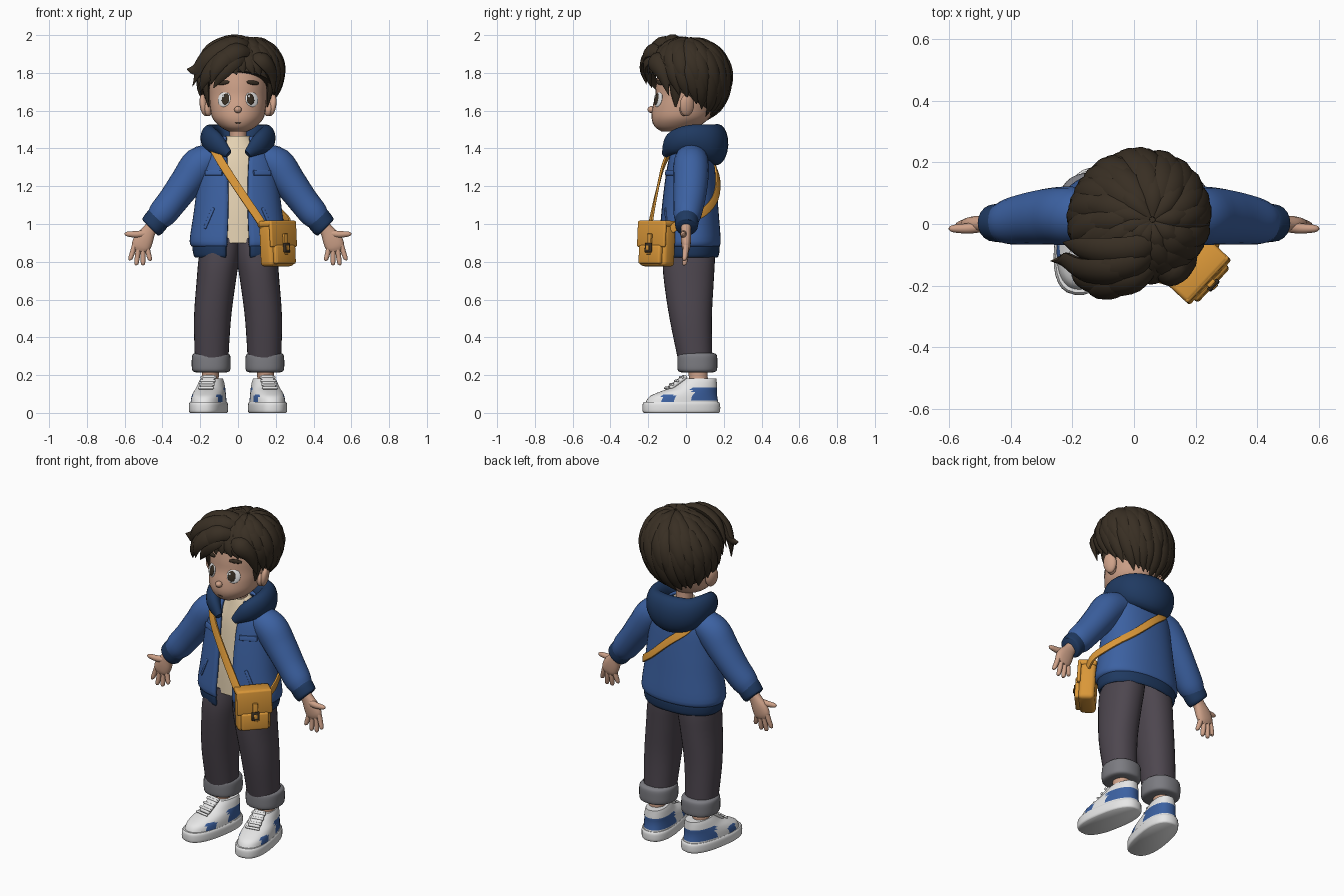
import bpy, bmesh, random
from math import sin, cos, pi, radians, asin, copysign
from mathutils import Vector, Matrix
from mathutils.bvhtree import BVHTree

random.seed(4)
if "Cube" in bpy.data.objects:
    bpy.data.objects.remove(bpy.data.objects["Cube"])


def material(name, r, g, b):
    m = bpy.data.materials.new(name)
    m.use_nodes = True
    m.diffuse_color = (r, g, b, 1)
    node = m.node_tree.nodes["Principled BSDF"]
    node.inputs["Base Color"].default_value = (r, g, b, 1)
    node.inputs["Roughness"].default_value = 0.8
    return m


HAIR = material("dark brown", 0.04, 0.028, 0.017)
SKIN = material("skin", 0.62, 0.36, 0.25)
BLUE = material("jacket blue", 0.045, 0.12, 0.36)
NAVY = material("navy", 0.014, 0.042, 0.12)
PANTS = material("charcoal", 0.075, 0.062, 0.078)
GREY = material("cuff grey", 0.2, 0.2, 0.22)
OCHRE = material("ochre", 0.7, 0.31, 0.04)
WHITE = material("white", 0.8, 0.8, 0.8)
CREAM = material("cream", 0.8, 0.66, 0.46)


def finish(name, bm, mat, angle=50):
    bmesh.ops.recalc_face_normals(bm, faces=bm.faces[:])
    me = bpy.data.meshes.new(name)
    bm.to_mesh(me)
    bm.free()
    me.materials.append(mat)
    me.polygons.foreach_set("use_smooth", [True] * len(me.polygons))
    me.set_sharp_from_angle(angle=radians(angle))
    ob = bpy.data.objects.new(name, me)
    bpy.context.collection.objects.link(ob)
    return ob


def smooth(rows, k=4):
    """Catmull-Rom resampling of a list of tuples."""
    out, n = [], len(rows)
    for i in range(n - 1):
        a, b, c, d = (rows[min(max(i + j, 0), n - 1)] for j in (-1, 0, 1, 2))
        for s in range(k):
            t = s / k
            out.append(tuple(q + t / 2 * (r - p + t * (2*p - 5*q + 4*r - u + t * (3*(q - r) + u - p)))
                             for p, q, r, u in zip(a, b, c, d)))
    return out + [tuple(rows[-1])]


def oval(ang, power):
    c, s = cos(ang), sin(ang)
    return copysign(abs(c) ** (2 / power), c), copysign(abs(s) ** (2 / power), s)


def skin(name, rings, mat, closed=True):
    bm = bmesh.new()
    V = [[bm.verts.new(p) for p in r] for r in rings]
    n = len(V[0])
    for a, b in zip(V, V[1:]):
        for i in range(n if closed else n - 1):
            j = (i + 1) % n
            bm.faces.new((a[i], a[j], b[j], b[i]))
    if closed:
        bm.faces.new(V[0])
        bm.faces.new(V[-1])
    return finish(name, bm, mat)


def stack(name, rows, mat, power=2.0, n=32, side=1, k=4):
    """Horizontal ovals: z, cx, cy, rx, ry and an optional half width of a front gap."""
    rings = []
    for z, cx, cy, rx, ry, *gap in smooth(rows, k):
        g = asin(min(gap[0] / rx, 1)) if gap else 0
        step = (2 * pi - 2 * g) / (n - 1 if gap else n)
        ovals = [oval(-pi / 2 + g + i * step, power) for i in range(n)]
        rings.append([(side * (cx + rx * x), cy + ry * y, z) for x, y in ovals])
    return skin(name, rings, mat, closed=len(rows[0]) == 5)


def tube(name, rows, mat, normal, power=2.0, n=12, k=4):
    """Sweep along x, y, z with half width and half height; normal(p) gives the height direction."""
    rows = smooth(rows, k)
    pts = [Vector(r[:3]) for r in rows]
    rings = []
    for i, (p, r) in enumerate(zip(pts, rows)):
        t = (pts[min(i + 1, len(pts) - 1)] - pts[max(i - 1, 0)]).normalized()
        s = t.cross(Vector(normal(p))).normalized()
        u = s.cross(t)
        rings.append([p + s * r[3] * x + u * r[4] * y
                      for x, y in (oval(2 * pi * j / n, power) for j in range(n))])
    return skin(name, rings, mat)


def ball(name, loc, size, mat, rot=None):
    bm = bmesh.new()
    bmesh.ops.create_uvsphere(bm, u_segments=20, v_segments=12, radius=1)
    m = Matrix.Translation(loc) @ (rot or Matrix()) @ Matrix.Diagonal((*size, 1))
    bmesh.ops.transform(bm, matrix=m, verts=bm.verts)
    return finish(name, bm, mat)


def box(name, loc, size, mat, frame, bevel=0.01):
    bm = bmesh.new()
    bmesh.ops.create_cube(bm, size=1)
    bmesh.ops.transform(bm, matrix=Matrix.Translation(loc) @ Matrix.Diagonal((*size, 1)), verts=bm.verts)
    bmesh.ops.bevel(bm, geom=bm.edges[:], offset=bevel, segments=3, profile=0.5, affect='EDGES')
    ob = finish(name, bm, mat)
    ob.matrix_world = frame
    return ob


def surface(ob):
    """Return a function that makes a frame on the front surface at x, z (local z outward)."""
    me = ob.data
    tree = BVHTree.FromPolygons([v.co for v in me.vertices], [p.vertices for p in me.polygons])

    def at(x, z):
        loc, nor, _, _ = tree.ray_cast(Vector((x, -1, z)), Vector((0, 1, 0)))
        if nor.y > 0:
            nor = -nor
        return Matrix.Translation(loc) @ nor.to_track_quat('Z', 'Y').to_matrix().to_4x4()
    return at


# Head and face
head = stack("head", [(1.49, 0, -.06, .05, .07), (1.515, 0, -.05, .095, .115), (1.56, 0, -.03, .135, .152),
                      (1.62, 0, -.015, .148, .162), (1.68, 0, 0, .153, .163), (1.75, 0, .01, .158, .168),
                      (1.84, 0, .02, .155, .16), (1.92, 0, .02, .11, .11), (1.95, 0, .02, .04, .04)], SKIN)
stack("neck", [(1.38, 0, .02, .055, .055), (1.46, 0, .015, .046, .048), (1.56, 0, .01, .05, .05)], SKIN)
face = surface(head)


def feature(name, x, z, size, mat, out=0.0, tilt=0.0):
    ball(name, (0, 0, 0), size, mat, face(x, z) @ Matrix.Translation((0, 0, out)) @ Matrix.Rotation(tilt, 4, 'Z'))


feature("nose", 0, 1.605, (.02, .018, .02), SKIN, .004)
feature("mouth", 0, 1.535, (.02, .002, .002), HAIR)
for s, tag in ((1, "left"), (-1, "right")):
    feature(tag + "_eye_white", s * .073, 1.66, (.038, .041, .008), WHITE)
    feature(tag + "_iris", s * .064, 1.66, (.023, .031, .007), HAIR, .005)
    feature(tag + "_eye_glint", s * .064 - .009, 1.674, (.007, .007, .003), WHITE, .011)
    feature(tag + "_eyebrow", s * .078, 1.748, (.038, .012, .008), HAIR, .002, -s * .12)
    turn = Matrix.Rotation(s * .35, 4, 'Z') @ Matrix.Rotation(s * .15, 4, 'Y')
    ball(tag + "_ear", (s * .178, .005, 1.63), (.022, .04, .06), SKIN, turn)
    ball(tag + "_ear_lobe", (s * .16, -.005, 1.61), (.022, .03, .04), SKIN, turn)

# Hair: an inner cap covered with overlapping swept locks
MID = Vector((0, .012, 1.77))


def hair_point(phi, t, scale=1.0):
    b = sin(phi)
    th = t * radians(114 + 27 * max(0, b) - 36 * max(0, -b))
    p = phi - .5 * (1 - t)
    d = Vector((.222 * sin(th) * cos(p), .222 * sin(th) * sin(p), cos(th) * (.205 if th < pi / 2 else .26)))
    return MID + d * scale + Vector((.06 * max(0, 1 - t), 0, 0))


outward = lambda p: p - MID
cap_rows = [(t / 12, .94) for t in range(1, 13)] + [(1, .6)]
skin("hair_cap", [[hair_point(2 * pi * i / 40, t, s) for i in range(40)] for t, s in cap_rows], HAIR)
for count, start, end, lift, width in ((26, .3, 1.06, .95, .042), (22, .15, .86, .985, .042),
                                       (16, .06, .62, 1.0, .04), (10, .02, .36, 1.0, .032)):
    for i in range(count):
        phi = 2 * pi * (i + random.uniform(-.25, .25)) / count
        stop = end * random.uniform(.95, 1.03)
        rows = []
        for j, taper in enumerate((.4, .85, 1.1, 1, .7, .05)):
            t = start + (stop - start) * j / 5
            rows.append((*hair_point(phi, t, lift + .012 * j / 5), width * taper, .02 * taper))
        tube("hair_lock", rows, HAIR, outward, 1.7, 8, 3)
fringe = [
    [(.08, -.12, 1.90), (0, -.185, 1.92), (-.1, -.2, 1.86), (-.17, -.185, 1.78), (-.2, -.15, 1.7)],
    [(.06, -.1, 1.93), (-.05, -.15, 1.95), (-.16, -.15, 1.89), (-.22, -.12, 1.82), (-.27, -.12, 1.82)],
    [(.05, -.14, 1.88), (-.02, -.19, 1.87), (-.08, -.2, 1.8), (-.13, -.18, 1.72)],
    [(.07, -.12, 1.9), (.13, -.165, 1.87), (.18, -.13, 1.8), (.19, -.09, 1.68)],
    [(.1, -.02, 1.93), (.02, -.08, 1.97), (-.08, -.09, 1.96), (-.17, -.08, 1.91), (-.23, -.06, 1.8)],
    [(.08, -.07, 1.93), (0, -.13, 1.96), (-.1, -.15, 1.93), (-.19, -.14, 1.84), (-.24, -.1, 1.73)],
    [(.04, -.15, 1.9), (-.06, -.2, 1.89), (-.12, -.22, 1.82), (-.14, -.21, 1.74)]]
for path in fringe:
    n = len(path) - 1
    tube("fringe_lock", [(*p, .05 * w, .028 * w) for p, w in
                         zip(path, [.5] + [1.0] * (n - 2) + [.75, .04])], HAIR, outward, 1.7, 10)
for s in (1, -1):
    tube("sideburn", [(s * .175, -.05, 1.78, .04, .02), (s * .168, -.055, 1.7, .03, .015),
                      (s * .155, -.055, 1.62, .004, .003)], HAIR, outward, 1.7, 8)

# Shirt and open jacket
stack("shirt", [(.9, 0, .02, .2, .125), (1.05, 0, .02, .195, .122), (1.2, 0, .02, .18, .11), (1.33, 0, .02, .16, .095),
                (1.42, 0, .02, .1, .074), (1.465, 0, .015, .06, .058)], CREAM)
jacket = stack("jacket", [(.885, 0, .02, .232, .148, .05), (.91, 0, .02, .248, .156, .05), (1.05, 0, .02, .228, .146, .045),
                          (1.2, 0, .022, .208, .132, .045), (1.33, 0, .025, .188, .115, .05),
                          (1.41, 0, .025, .14, .095, .06), (1.46, 0, .02, .085, .075, .06)], BLUE, 2.2, 48)
hem = stack("jacket_hem", [(.828, 0, .02, .22, .14, .055), (.84, 0, .02, .228, .147, .055), (.88, 0, .02, .234, .151, .055),
                           (.895, 0, .02, .228, .146, .055)], NAVY, 2.2, 48)
for ob in (jacket, hem):
    mod = ob.modifiers.new("thickness", 'SOLIDIFY')
    mod.thickness = .016
    mod.offset = 0
chest = surface(jacket)
for z in (1.3, 1.19, 1.09, .99, .92):
    ball("button", (0, 0, .008), (.012, .012, .006), OCHRE, chest(-.075, z))
for s in (1, -1):
    box("chest_pocket_flap", (0, 0, .005), (.1, .03, .018), BLUE, chest(s * .125, 1.27), .004)
    box("side_pocket_welt", (0, 0, .004), (.018, .12, .016), BLUE,
        chest(s * .15, 1.03) @ Matrix.Rotation(s * .4, 4, 'Z'), .004)

# Lowered hood around the neck
half = [(.05, -.11, 1.37, .018, .022), (.115, -.07, 1.425, .04, .06), (.148, .02, 1.45, .05, .075),
        (.11, .125, 1.43, .058, .098), (0, .162, 1.42, .062, .11)]
tube("hood", half + [(-x, *rest) for x, *rest in half[-2::-1]], NAVY,
     lambda p: (p.x * .6, p.y * .3, 1), 2.0, 20)

# Sleeves, cuffs, hands, trousers and shoes, one side at a time
for s, tag in ((1, "left"), (-1, "right")):
    front = lambda p: (0, -1, 0)
    limb = lambda name, rows, mat, power=2.0: tube(tag + name, [(s * r[0], *r[1:]) for r in rows], mat, front, power, 20)
    limb("_sleeve", [(.11, .03, 1.36, .07, .08), (.2, .027, 1.315, .095, .094), (.27, .025, 1.225, .088, .092),
                     (.34, .018, 1.13, .08, .084), (.4, .008, 1.055, .076, .075), (.432, .004, 1.02, .062, .062)], BLUE)
    limb("_sleeve_cuff", [(.418, .004, 1.035, .058, .056), (.426, .004, 1.026, .067, .063),
                          (.455, .003, .988, .065, .06), (.464, .003, .978, .054, .05)], NAVY)
    limb("_palm", [(.435, 0, 1.01, .036, .03), (.468, 0, .967, .036, .027), (.497, 0, .92, .05, .027),
                   (.515, 0, .88, .05, .023), (.523, 0, .858, .035, .015)], SKIN, 2.3)
    for x, z, tx, tz in ((.482, .88, .466, .805), (.503, .872, .503, .782), (.527, .875, .538, .782), (.547, .893, .57, .808)):
        limb("_finger", [(x, 0, z, .013, .016), ((x + tx) / 2, -.003, (z + tz) / 2, .0135, .015),
                         (tx, -.008, tz + .008, .011, .012), (tx, -.008, tz, .004, .005)], SKIN)
    limb("_thumb", [(.485, -.005, .95, .02, .02), (.535, -.014, .945, .018, .017),
                    (.585, -.015, .947, .013, .012), (.6, -.015, .948, .004, .004)], SKIN)
    stack(tag + "_trouser_leg", [(.27, .14, .05, .088, .09), (.5, .135, .025, .098, .112), (.7, .115, .015, .104, .132),
                                 (.82, .1, .015, .108, .138), (.925, .085, .02, .1, .128)], PANTS, 2.2, side=s)
    stack(tag + "_trouser_cuff", [(.215, .142, .06, .082, .085), (.225, .142, .06, .1, .103), (.265, .142, .06, .103, .106),
                                  (.305, .142, .06, .1, .103), (.317, .142, .058, .085, .088)], GREY, 2.3, side=s)
    stack(tag + "_ankle", [(.12, .15, .065, .05, .055), (.19, .147, .065, .045, .05), (.25, .143, .06, .05, .055)], SKIN, side=s)
    place = Matrix.Translation((s * .152, 0, 0)) @ Matrix.Rotation(s * radians(10), 4, 'Z')
    sole = stack(tag + "_shoe_sole", [(0, 0, -.025, .088, .2), (.01, 0, -.025, .094, .207), (.045, 0, -.025, .094, .207),
                                      (.058, 0, -.025, .088, .2)], WHITE, 2.5)
    upper = stack(tag + "_shoe_upper", [(.05, 0, -.022, .088, .196), (.085, 0, -.015, .085, .182), (.11, 0, .01, .08, .155),
                                        (.135, 0, .045, .073, .121), (.165, 0, .066, .064, .098),
                                        (.182, 0, .075, .056, .088)], WHITE, 2.3, 48)
    upper.data.materials.append(BLUE)
    for p in upper.data.polygons:
        x, y, z = p.center
        heel = y > .02 and .07 < z < .135
        spot = -.14 < y < -.075 and abs(x) > .05 and z < .1
        p.material_index = int(heel or spot)
    sole.matrix_world = upper.matrix_world = place
    slope = Matrix.Rotation(radians(36), 4, 'X')
    box(tag + "_shoe_tongue", (0, 0, 0), (.07, .11, .022), WHITE,
        place @ Matrix.Translation((0, -.045, .163)) @ slope, .009)
    for i in range(4):
        box(tag + "_shoe_lace", (0, 0, 0), (.085, .014, .012), WHITE,
            place @ Matrix.Translation((0, -.105 + .027 * i, .132 + .019 * i)) @ slope, .005)

# Shoulder bag and strap
bag = Matrix.Translation((.205, -.15, .9)) @ Matrix.Rotation(radians(47), 4, 'Z') @ Matrix.Rotation(-.06, 4, 'X')
box("bag_body", (0, 0, -.01), (.19, .09, .23), OCHRE, bag, .022)
box("bag_flap_top", (0, -.004, .1), (.2, .105, .035), OCHRE, bag, .014)
box("bag_flap_front", (0, -.048, .045), (.2, .02, .14), OCHRE, bag, .009)
box("bag_pocket", (0, -.05, -.065), (.155, .035, .1), OCHRE, bag, .012)
box("bag_clasp_strap", (0, -.064, -.01), (.03, .014, .11), OCHRE, bag, .004)
box("bag_clasp", (0, -.07, -.03), (.046, .014, .05), HAIR, bag, .005)
box("bag_clasp_plate", (0, -.077, -.03), (.02, .008, .024), OCHRE, bag, .002)
strap = [(.15, -.19, .96), (.115, -.185, 1.02), (0, -.15, 1.19), (-.09, -.112, 1.33), (-.135, -.05, 1.41), (-.135, .06, 1.41),
         (-.1, .135, 1.335), (0, .168, 1.25), (.12, .155, 1.14), (.222, .09, 1.06), (.27, -.02, 1.01), (.265, -.08, .97)]
tube("bag_strap", [(*p, .022, .007) for p in strap], OCHRE, lambda p: (p.x, p.y - .03, (p.z - 1.1) * .5), 5, 16)
